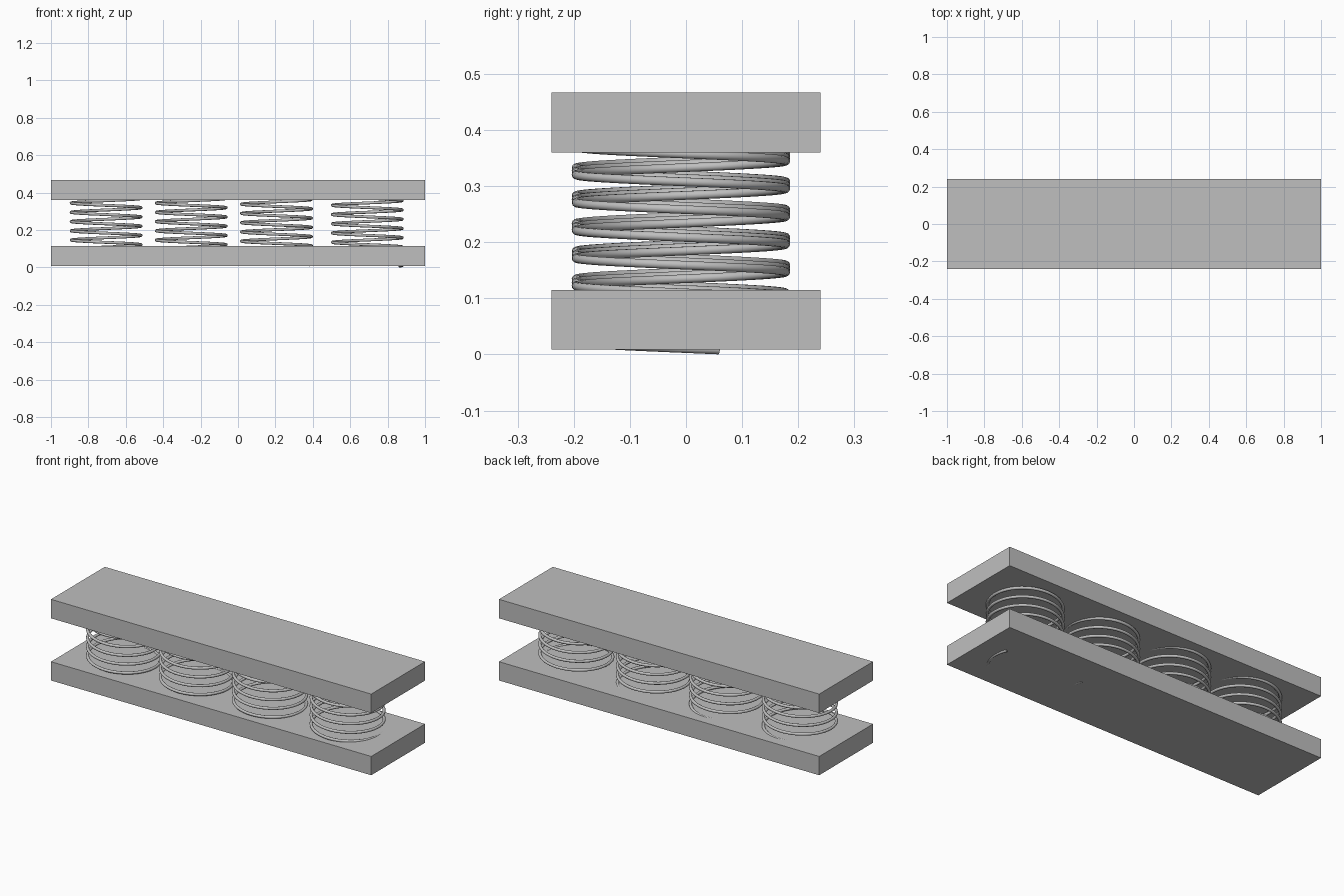
import bpy
from math import cos, sin, pi, radians

cube = bpy.data.objects.get("Cube")
if cube:
    bpy.data.objects.remove(cube, do_unlink=True)


def make_material(name, value):
    mat = bpy.data.materials.new(name)
    mat.use_nodes = True
    colour = (value, value, value, 1)
    mat.diffuse_color = colour
    mat.node_tree.nodes["Principled BSDF"].inputs["Base Color"].default_value = colour
    return mat


grey = make_material("plain grey", 0.52)


def plate(name, bottom, top):
    bpy.ops.mesh.primitive_cube_add(size=1, location=(0, 0, (bottom + top) / 2))
    ob = bpy.context.object
    ob.name = name
    ob.scale = (2, 0.48, top - bottom)
    bpy.ops.object.transform_apply(location=False, rotation=False, scale=True)
    ob.data.materials.append(grey)


def spring(name, x, start_z, radius=0.187, pitch=0.0495, turns=8, steps=48):
    # Left-handed coil swept with a round wire
    curve = bpy.data.curves.new(name, "CURVE")
    curve.dimensions = "3D"
    curve.bevel_depth = 0.0078
    curve.bevel_resolution = 4
    curve.use_fill_caps = True
    count = turns * steps + 1
    line = curve.splines.new("POLY")
    line.points.add(count - 1)
    for i, point in enumerate(line.points):
        angle = radians(21) - 2 * pi * i / steps
        point.co = (radius * cos(angle), radius * sin(angle), pitch * i / steps, 1)
    ob = bpy.data.objects.new(name, curve)
    ob.location = (x, -0.009, start_z)
    bpy.context.collection.objects.link(ob)
    bpy.ops.object.select_all(action="DESELECT")
    ob.select_set(True)
    bpy.context.view_layer.objects.active = ob
    bpy.ops.object.convert(target="MESH")
    ob = bpy.context.object
    ob.data.materials.clear()
    ob.data.materials.append(grey)
    bpy.ops.object.shade_smooth_by_angle(angle=radians(40))


# Two boards held apart by a row of coils
plate("bottom_plate", 0.009, 0.115)
plate("top_plate", 0.36, 0.467)
for name, x, z in (("outer_right_spring", -0.705, 0.02),
                   ("inner_right_spring", -0.25, 0.02),
                   ("inner_left_spring", 0.206, 0.014),
                   ("outer_left_spring", 0.691, 0.008)):
    spring(name, x, z)
